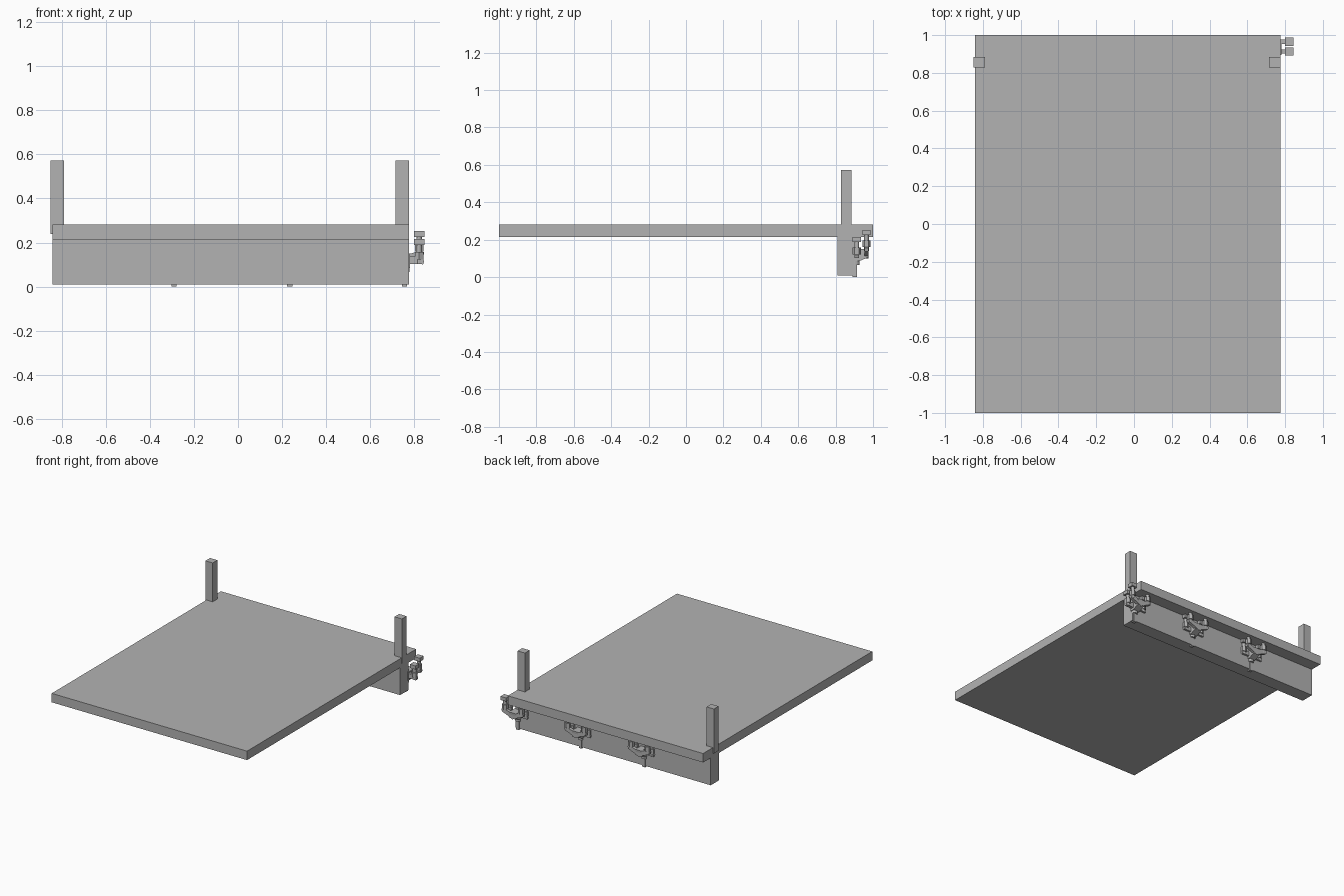
import bpy
import bmesh

cube = bpy.data.objects.get("Cube")
if cube:
    bpy.data.objects.remove(cube, do_unlink=True)

# One plain grey for everything
grey = bpy.data.materials.new("plain grey")
grey.use_nodes = True
colour = (0.45, 0.45, 0.45, 1)
grey.diffuse_color = colour
grey.node_tree.nodes["Principled BSDF"].inputs["Base Color"].default_value = colour


def finish(name, bm):
    bmesh.ops.recalc_face_normals(bm, faces=bm.faces)
    mesh = bpy.data.meshes.new(name)
    bm.to_mesh(mesh)
    bm.free()
    mesh.materials.append(grey)
    obj = bpy.data.objects.new(name, mesh)
    bpy.context.collection.objects.link(obj)
    return obj


def box(name, x, y, z):
    """Box from a (low, high) pair on each axis."""
    bm = bmesh.new()
    bmesh.ops.create_cube(bm, size=1)
    for v in bm.verts:
        v.co = [r[0] if c < 0 else r[1] for c, r in zip(v.co, (x, y, z))]
    return finish(name, bm)


def prism(name, points, axis, low, high):
    """Extrude a profile along x or y; points hold the other axis and z."""
    bm = bmesh.new()
    place = (lambda a, b: (low, a, b)) if axis == "x" else (lambda a, b: (a, low, b))
    face = bm.faces.new([bm.verts.new(place(a, b)) for a, b in points])
    new = bmesh.ops.extrude_face_region(bm, geom=[face])["geom"]
    depth = high - low
    shift = (depth, 0, 0) if axis == "x" else (0, depth, 0)
    bmesh.ops.translate(bm, vec=shift, verts=[v for v in new if isinstance(v, bmesh.types.BMVert)])
    return finish(name, bm)


def rod(name, x, y, low, high, radius, sides=12):
    bm = bmesh.new()
    bmesh.ops.create_cone(bm, cap_ends=True, segments=sides, radius1=radius,
                          radius2=radius, depth=high - low)
    bmesh.ops.translate(bm, vec=(x, y, (low + high) / 2), verts=bm.verts)
    return finish(name, bm)


# Panel, beam under its back edge, and two upright posts
box("panel", (-0.842, 0.775), (-1, 1), (0.214, 0.281))
box("rear_beam", (-0.842, 0.775), (0.81, 0.91), (0.009, 0.214))
box("right_post", (-0.85, -0.79), (0.829, 0.884), (0.239, 0.572))
box("left_post", (0.715, 0.776), (0.829, 0.884), (0.239, 0.572))

# Three clamps on the back of the beam
hub_side = [(0.895, 0.085), (0.925, 0.085), (0.973, 0.105), (0.978, 0.15), (0.895, 0.15)]
half_arm = [(0, 0.10), (0.045, 0.122), (0.085, 0.137), (0.09, 0.155),
            (0.075, 0.165), (0.03, 0.15), (0, 0.15)]
for label, cx in (("left", 0.755), ("middle", 0.235), ("right", -0.29)):
    prism(label + "_clamp_hub", hub_side, "x", cx - 0.026, cx + 0.026)
    box(label + "_clamp_foot", (cx - 0.012, cx + 0.012), (0.89, 0.915), (0, 0.09))
    rod(label + "_clamp_collar", cx, 0.905, 0.066, 0.09, 0.022)
    for row, y, drop in (("outer", 0.965, 0), ("inner", 0.913, 0.038)):
        for side, s in (("left", 1), ("right", -1)):
            tag = f"{label}_clamp_{row}_{side}"
            arm = [(cx + s * x, z - drop * x / 0.09) for x, z in half_arm]
            prism(tag + "_arm", arm, "y", y - 0.011, y + 0.011)
            # Screw with a broad cap above and a nut below
            sx = cx + s * 0.067
            rod(tag + "_stem", sx, y, 0.14 - drop, 0.24 - drop, 0.013)
            box(tag + "_cap", (sx - 0.023, sx + 0.023), (y - 0.022, y + 0.022),
                (0.226 - drop, 0.253 - drop))
            rod(tag + "_nut", sx, y, 0.16 - drop, 0.196 - drop, 0.022, 6)
